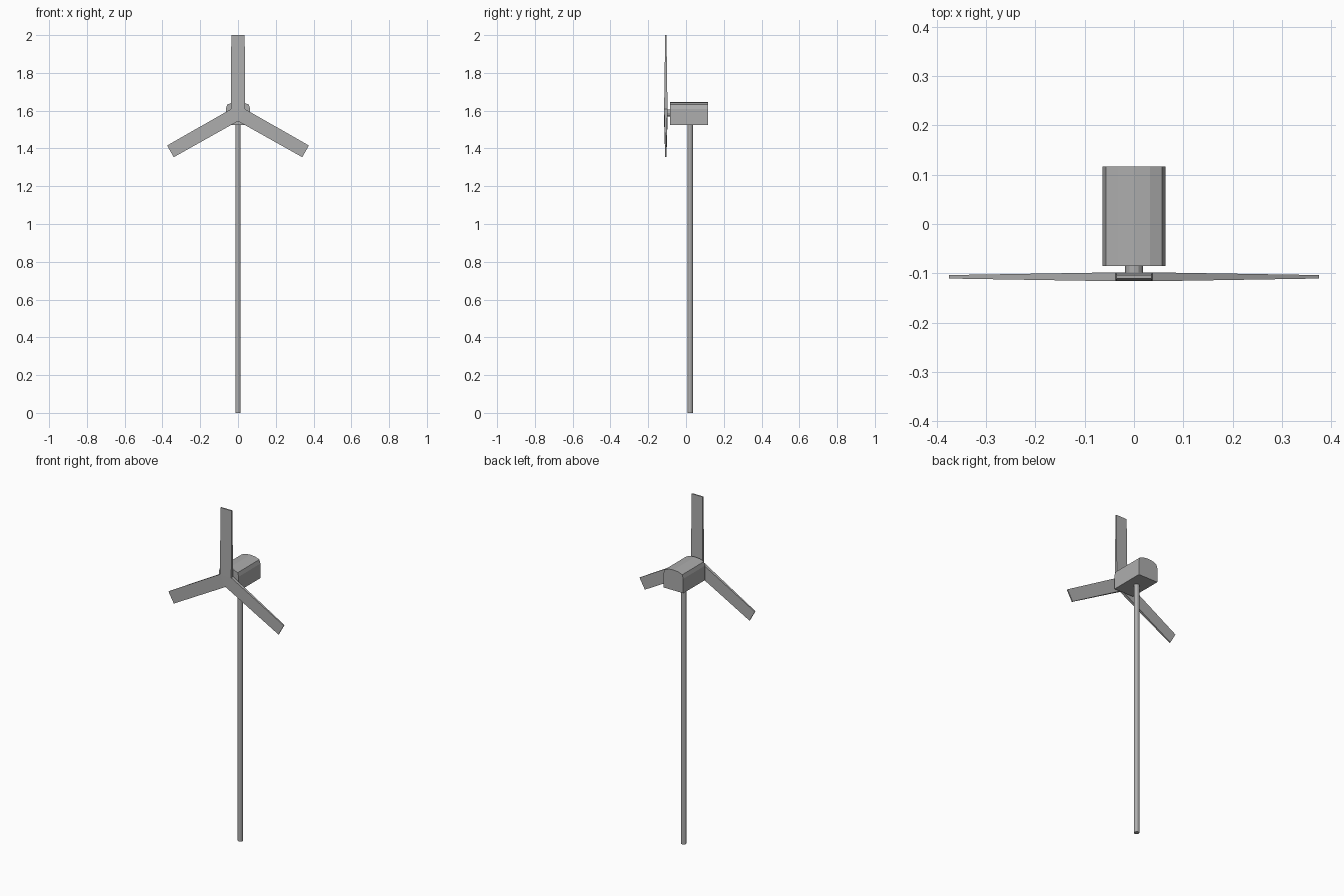
import bpy, bmesh, math
from mathutils import Matrix, Vector

if "Cube" in bpy.data.objects:
    bpy.data.objects.remove(bpy.data.objects["Cube"])

grey = bpy.data.materials.new("light_grey")
grey.diffuse_color = (0.42, 0.42, 0.42, 1)
grey.use_nodes = True
grey.node_tree.nodes["Principled BSDF"].inputs["Base Color"].default_value = grey.diffuse_color

HUB_Z = 1.587


def finish(name, bm):
    bmesh.ops.recalc_face_normals(bm, faces=bm.faces)
    me = bpy.data.meshes.new(name)
    bm.to_mesh(me)
    bm.free()
    me.materials.append(grey)
    ob = bpy.data.objects.new(name, me)
    bpy.context.collection.objects.link(ob)
    return ob


def cylinder(name, radius, length, sides, matrix):
    bm = bmesh.new()
    bmesh.ops.create_cone(bm, cap_ends=True, segments=sides, radius1=radius,
                          radius2=radius, depth=length, matrix=matrix)
    return finish(name, bm)


# Tower, standing slightly behind the centre
cylinder("tower", 0.0145, 1.53, 12, Matrix.Translation((0, 0.022, 0.765)))

# Short shaft between housing and rotor
cylinder("rotor_shaft", 0.018, 0.03, 12,
         Matrix.Translation((0, -0.092, HUB_Z)) @ Matrix.Rotation(math.pi / 2, 4, 'X'))

# Generator housing: arched profile extruded along y
half = [(0.064, 1.525), (0.064, 1.61), (0.057, 1.632), (0.032, 1.642)]
profile = half + [(0, 1.645)] + [(-x, z) for x, z in reversed(half)]
bm = bmesh.new()
face = bm.faces.new([bm.verts.new((x, -0.085, z)) for x, z in profile])
ext = bmesh.ops.extrude_face_region(bm, geom=[face])
moved = [g for g in ext["geom"] if isinstance(g, bmesh.types.BMVert)]
bmesh.ops.translate(bm, verts=moved, vec=(0, 0.202, 0))
finish("generator_housing", bm)

# Blades: flat bars thinning towards the tip, meeting at the hub in a point
Y_MID = -0.107
for name, angle, length in (("top_blade", 0, 0.413),
                            ("right_blade", 119.5, 0.411),
                            ("left_blade", -119.5, 0.411)):
    bm = bmesh.new()
    rings = []
    for side in (-1, 1):
        outline = [(0, 0, 0.009), (0.037, 0.0213, 0.009), (0.0355, length, 0.0035),
                   (-0.0355, length, 0.0035), (-0.037, 0.0213, 0.009)]
        rings.append([bm.verts.new((x, side * t, z)) for x, z, t in outline])
    a, b = rings
    for ring in rings:
        bm.faces.new((ring[0], ring[1], ring[4]))
        bm.faces.new(ring[1:])
    for i in range(5):
        j = (i + 1) % 5
        bm.faces.new((a[i], a[j], b[j], b[i]))
    bm.transform(Matrix.Translation((0, Y_MID, HUB_Z))
                 @ Matrix.Rotation(math.radians(angle), 4, 'Y'))
    finish(name, bm)
